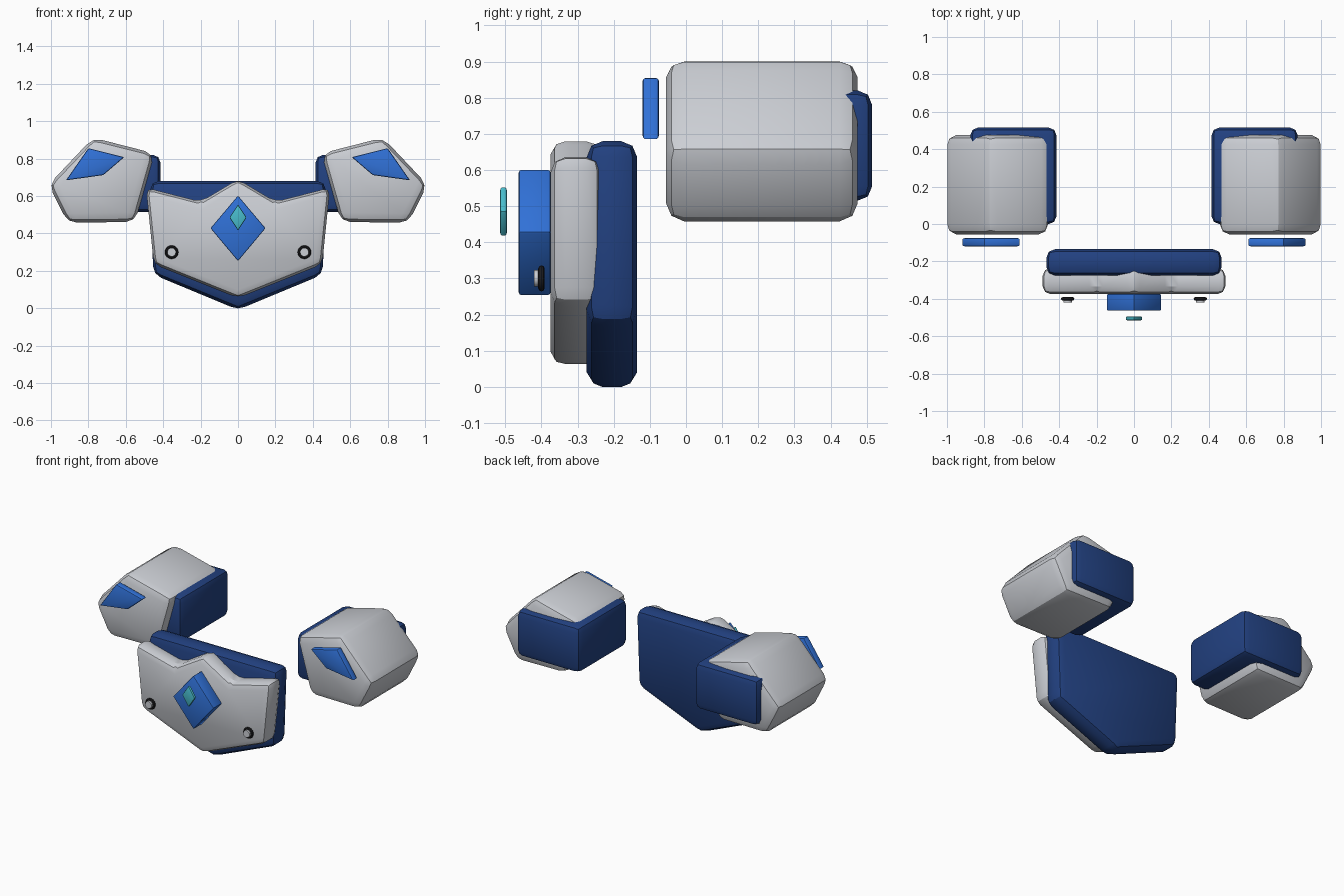
import bpy
import bmesh
import math

cube = bpy.data.objects.get("Cube")
if cube:
    bpy.data.objects.remove(cube, do_unlink=True)


def material(name, rgb):
    m = bpy.data.materials.new(name)
    m.use_nodes = True
    m.diffuse_color = (*rgb, 1)
    bsdf = next(n for n in m.node_tree.nodes if n.type == 'BSDF_PRINCIPLED')
    bsdf.inputs["Base Color"].default_value = (*rgb, 1)
    return m


GREY = material("light grey", (0.60, 0.62, 0.66))
NAVY = material("navy blue", (0.016, 0.053, 0.22))
BLUE = material("bright blue", (0.03, 0.165, 0.68))
CYAN = material("cyan", (0.065, 0.50, 0.60))
BLACK = material("black", (0.012, 0.012, 0.014))


def finish(obj, mat):
    obj.data.materials.clear()
    obj.data.materials.append(mat)
    bpy.ops.object.select_all(action='DESELECT')
    obj.select_set(True)
    bpy.context.view_layer.objects.active = obj
    bpy.ops.object.shade_smooth_by_angle(angle=math.radians(30))


def slab(name, outline, front, back, bevel, mat, segments=2):
    """Extrude an x-z outline from front to back along y and round its edges."""
    bm = bmesh.new()
    face = bm.faces.new([bm.verts.new((x, front, z)) for x, z in outline])
    grown = bmesh.ops.extrude_face_region(bm, geom=[face])
    for v in grown["geom"]:
        if isinstance(v, bmesh.types.BMVert):
            v.co.y = back
    bmesh.ops.recalc_face_normals(bm, faces=bm.faces[:])
    bmesh.ops.bevel(bm, geom=bm.edges[:], offset=bevel, segments=segments,
                    profile=0.5, affect='EDGES', clamp_overlap=True)
    bmesh.ops.recalc_face_normals(bm, faces=bm.faces[:])
    mesh = bpy.data.meshes.new(name)
    bm.to_mesh(mesh)
    bm.free()
    obj = bpy.data.objects.new(name, mesh)
    bpy.context.collection.objects.link(obj)
    finish(obj, mat)


def symmetric(half):
    """Complete a half outline, given top to bottom on +x, across x = 0."""
    return half + [(-x, z) for x, z in reversed(half) if x > 0]


# Chest: navy backing, grey plate, raised diamond and floating gem
slab("chest_backing", symmetric([(0.47, 0.68), (0.453, 0.18), (0, -0.008)]),
     -0.275, -0.135, 0.045, NAVY)
slab("chest_plate",
     symmetric([(0, 0.69), (0.2, 0.57), (0.492, 0.645), (0.45, 0.235), (0, 0.055)]),
     -0.375, -0.235, 0.04, GREY)
slab("chest_diamond", symmetric([(0, 0.602), (0.147, 0.428), (0, 0.252)]),
     -0.463, -0.375, 0.006, BLUE)
slab("chest_gem", symmetric([(0, 0.555), (0.046, 0.485), (0, 0.415)]),
     -0.515, -0.495, 0.007, CYAN)

for side, s in (("left", 1), ("right", -1)):
    # Shoulder pod with a navy block set into its inner back corner
    pod = [(0.775, 0.912), (1.013, 0.66), (0.91, 0.457), (0.55, 0.462), (0.447, 0.828)]
    slab(side + "_shoulder_pod", [(s * x, z) for x, z in pod],
         -0.055, 0.475, 0.05, GREY)
    block = [(0.415, 0.515), (0.875, 0.515), (0.875, 0.82), (0.415, 0.82)]
    slab(side + "_shoulder_block", [(s * x, z) for x, z in block],
         0.0, 0.515, 0.04, NAVY)

    # Kite-shaped panel in front of the pod
    kite = [(0.92, 0.684), (0.80, 0.856), (0.608, 0.808), (0.72, 0.712)]
    slab(side + "_shoulder_panel", [(s * x, z) for x, z in kite],
         -0.12, -0.075, 0.008, BLUE)

    # Rivet: black ring around a grey stud
    spot = (s * 0.355, -0.4, 0.3)
    turn = (math.pi / 2, 0, 0)
    bpy.ops.mesh.primitive_torus_add(
        location=spot, rotation=turn, major_segments=24, minor_segments=8,
        major_radius=0.027, minor_radius=0.009)
    ring = bpy.context.object
    ring.name = side + "_rivet_ring"
    finish(ring, BLACK)
    bpy.ops.mesh.primitive_cylinder_add(
        vertices=20, radius=0.023, depth=0.022,
        location=(spot[0], -0.41, spot[2]), rotation=turn)
    stud = bpy.context.object
    stud.name = side + "_rivet_stud"
    finish(stud, GREY)
